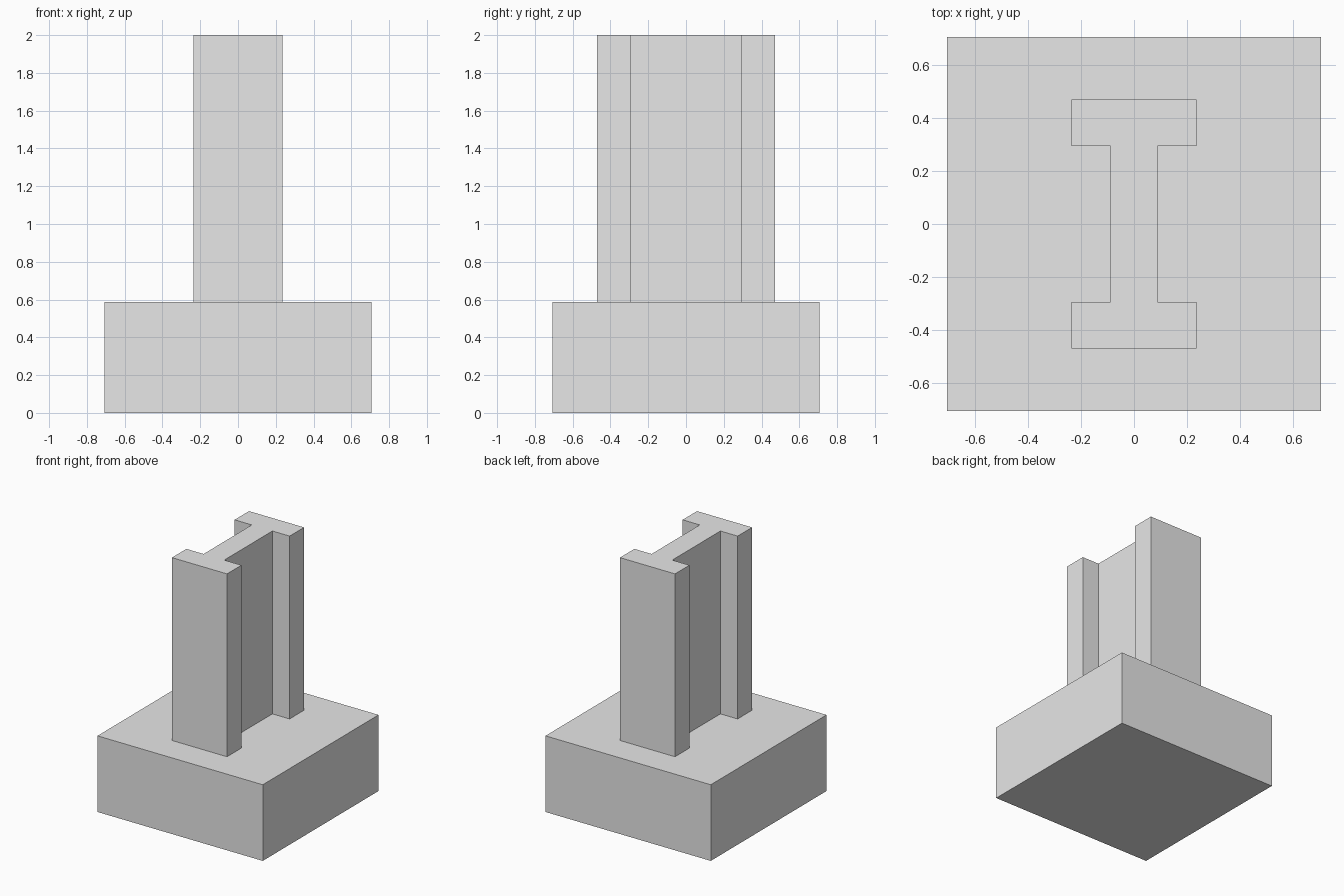
import bpy
import bmesh

cube = bpy.data.objects.get("Cube")
if cube:
    bpy.data.objects.remove(cube, do_unlink=True)

grey = bpy.data.materials.new("light_grey")
grey.use_nodes = True
colour = (0.8, 0.8, 0.8, 1)
grey.diffuse_color = colour
grey.node_tree.nodes["Principled BSDF"].inputs["Base Color"].default_value = colour


def extrude_profile(name, points, bottom, top):
    """Raise a closed outline from bottom to top as a flat-sided solid."""
    bm = bmesh.new()
    face = bm.faces.new([bm.verts.new((x, y, bottom)) for x, y in points])
    raised = bmesh.ops.extrude_face_region(bm, geom=[face], use_keep_orig=True)
    verts = [v for v in raised["geom"] if isinstance(v, bmesh.types.BMVert)]
    bmesh.ops.translate(bm, verts=verts, vec=(0, 0, top - bottom))
    bmesh.ops.recalc_face_normals(bm, faces=bm.faces[:])
    mesh = bpy.data.meshes.new(name)
    bm.to_mesh(mesh)
    bm.free()
    mesh.materials.append(grey)
    obj = bpy.data.objects.new(name, mesh)
    bpy.context.collection.objects.link(obj)
    return obj


BASE_HALF, BASE_TOP, TOP = 0.706, 0.588, 2.0

# Square footing block
h = BASE_HALF
extrude_profile("base_block", [(-h, -h), (h, -h), (h, h), (-h, h)], 0, BASE_TOP)

# I-section column: one quarter outline, mirrored to the other three
flange_x, flange_y, web_x, inner_y = 0.235, 0.47, 0.088, 0.294
quarter = [(web_x, inner_y), (flange_x, inner_y), (flange_x, flange_y)]
right = [(x, -y) for x, y in reversed(quarter)] + quarter
outline = right + [(-x, y) for x, y in reversed(right)]
extrude_profile("i_beam_column", outline, BASE_TOP, TOP)
